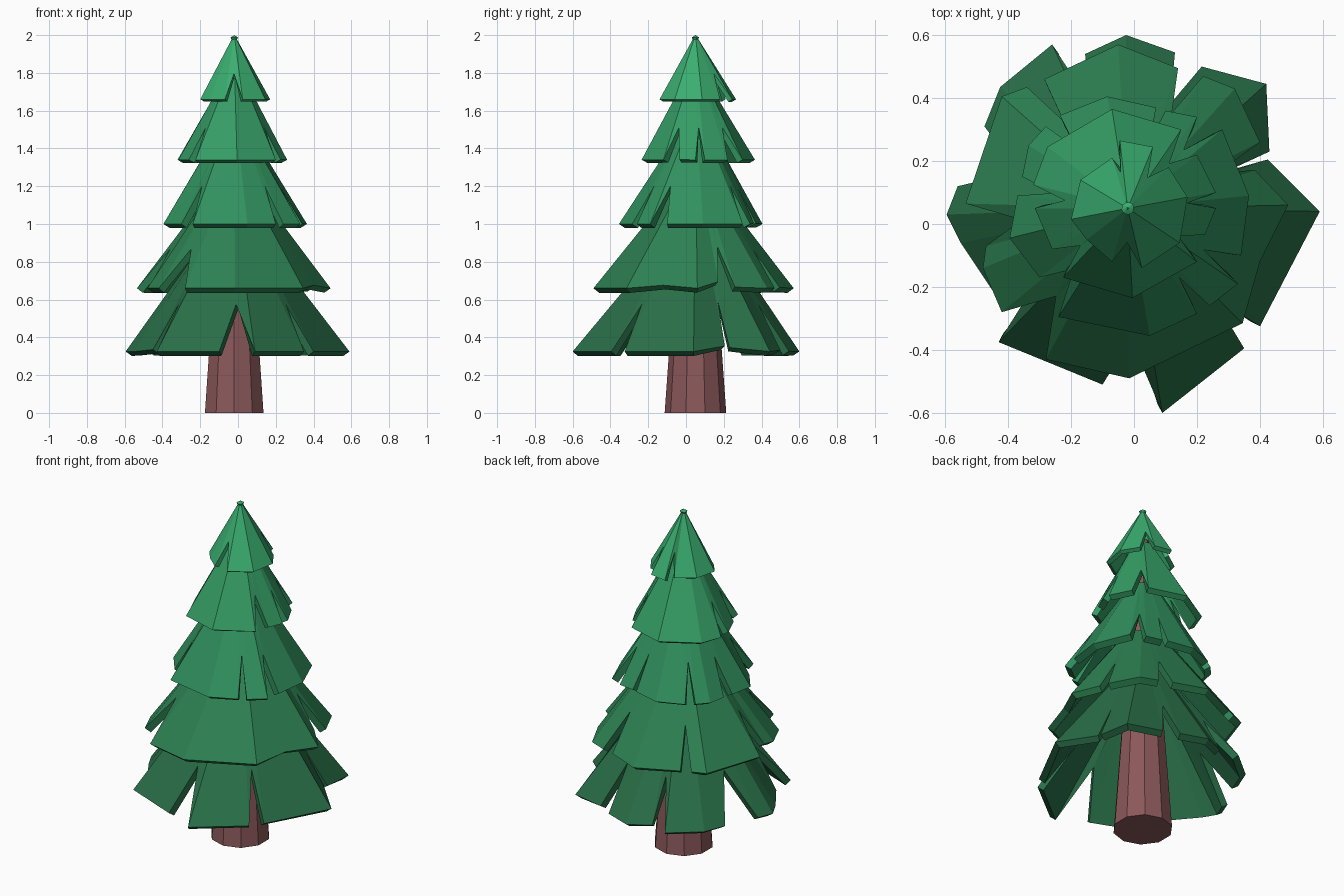
import bpy, bmesh
from mathutils import Vector

if "Cube" in bpy.data.objects:
    bpy.data.objects.remove(bpy.data.objects["Cube"])

CX, CY = -0.02, 0.05   # trunk axis


def material(name, rgb):
    m = bpy.data.materials.new(name)
    m.diffuse_color = (*rgb, 1)
    m.use_nodes = True
    m.node_tree.nodes["Principled BSDF"].inputs["Base Color"].default_value = m.diffuse_color
    return m


def tier(name, rim_z, reach, top_z, top_r, petals, rgb, thick=0.04):
    """Thick conical skirt; petals are runs of rim points split by V slits."""
    bm = bmesh.new()
    runs = []
    for petal in petals:
        run = []
        for x, y in petal:
            d = Vector((x - CX, y - CY))
            r = d.length
            z = rim_z + 0.6 * max(0, reach - r)      # short tips sit higher
            u = d.normalized() * top_r
            top = bm.verts.new((CX + u.x, CY + u.y, top_z))
            run.append((top, bm.verts.new((x, y, z))))
        runs.append(run)
    for i, run in enumerate(runs):
        # petal faces
        for (ta, ra), (tb, rb) in zip(run, run[1:]):
            bm.faces.new((ta, ra, rb, tb))
        # slit to the next petal
        ta, ra = run[-1]
        tb, rb = runs[(i + 1) % len(runs)][0]
        notch = bm.verts.new(((ra.co + rb.co) / 2).lerp((ta.co + tb.co) / 2, 0.4))
        bm.faces.new((ta, ra, notch))
        bm.faces.new((ta, notch, tb))
        bm.faces.new((tb, notch, rb))
    me = bpy.data.meshes.new(name)
    bm.to_mesh(me)
    bm.free()
    ob = bpy.data.objects.new(name, me)
    bpy.context.collection.objects.link(ob)
    me.materials.append(material(name + "_green", rgb))
    sol = ob.modifiers.new("thickness", "SOLIDIFY")
    sol.thickness = thick
    sol.offset = -1


# trunk
bpy.ops.mesh.primitive_cone_add(vertices=10, radius1=0.163, radius2=0.035,
                                depth=1.8, location=(CX, CY, 0.9))
trunk = bpy.context.object
trunk.name = "trunk"
trunk.data.materials.append(material("bark", (0.26, 0.098, 0.102)))

# branch tiers, bottom to top
tier("branches_bottom", 0.325, 0.52, 0.95, 0.13, [
    [(.40, -.325), (.59, .04), (.425, .205)],
    [(.43, .23), (.42, .445), (.215, .50)],
    [(.13, .545), (-.025, .60), (-.155, .54)],
    [(-.26, .57), (-.425, .435), (-.475, .31)],
    [(-.56, .12), (-.595, .03), (-.55, -.06), (-.45, -.21)],
    [(-.43, -.375), (-.10, -.51)],
    [(.09, -.60), (.35, -.395)],
], (.022, .16, .065))

tier("branches_lower", 0.66, 0.48, 1.18, 0.12, [
    [(-.28, -.43), (-.015, -.49), (.345, -.315), (.40, -.12), (.49, .06), (.385, .17)],
    [(.40, .26), (.32, .43), (.22, .47)],
    [(.14, .495), (-.05, .57), (-.285, .46)],
    [(-.34, .435), (-.42, .405), (-.535, .065)],
    [(-.47, -.07), (-.48, -.14), (-.42, -.28)],
], (.026, .22, .085))

tier("branches_middle", 1.0, 0.34, 1.5, 0.08, [
    [(-.24, -.295), (.05, -.355), (.20, -.285)],
    [(.24, -.26), (.33, -.19)],
    [(.34, -.10), (.365, .09), (.28, .30)],
    [(.20, .34), (.10, .36)],
    [(.07, .37), (-.085, .405), (-.235, .345)],
    [(-.28, .31), (-.335, .25), (-.355, .15)],
    [(-.37, .09), (-.395, -.045), (-.30, -.17)],
], (.03, .28, .11))

tier("branches_upper", 1.34, 0.26, 1.77, 0.055, [
    [(-.225, -.17), (-.005, -.235), (.20, -.12)],
    [(.225, -.035), (.26, .05)],
    [(.26, .10), (.20, .22)],
    [(.15, .30), (-.07, .365), (-.275, .245), (-.32, .125)],
    [(-.315, .05), (-.26, -.08)],
], (.035, .34, .13), 0.035)

tier("branches_tip", 1.66, 0.16, 2.0, 0.002, [
    [(.025, -.14), (.145, -.06), (.17, .085), (.11, .18)],
    [(.06, .245), (-.045, .265)],
    [(-.07, .21), (-.17, .14), (-.20, .015), (-.15, -.05), (-.07, -.12)],
], (.042, .42, .16), 0.025)
